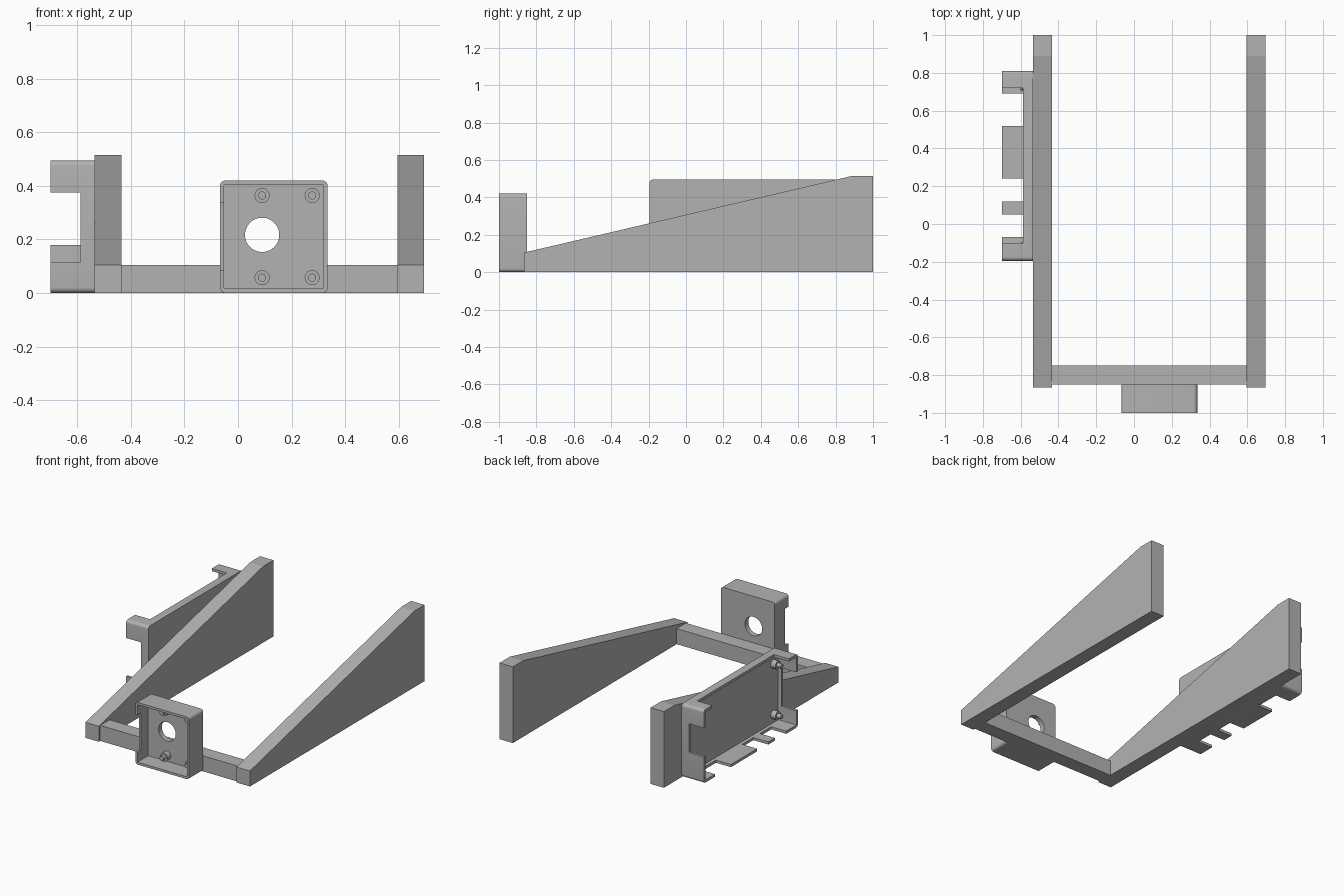
import bpy, bmesh, math
from mathutils import Vector

if "Cube" in bpy.data.objects:
    bpy.data.objects.remove(bpy.data.objects["Cube"])

grey = bpy.data.materials.new("plain grey")
grey.diffuse_color = (0.45, 0.45, 0.45, 1)
grey.use_nodes = True
grey.node_tree.nodes["Principled BSDF"].inputs["Base Color"].default_value = grey.diffuse_color


def prism(name, pts, axis, a, b):
    """Extrude a 2D outline from a to b along x (outline y,z) or y (outline x,z)."""
    def place(p, d):
        return (d, p[0], p[1]) if axis == "x" else (p[0], d, p[1])
    bm = bmesh.new()
    face = bm.faces.new([bm.verts.new(place(p, a)) for p in pts])
    ext = bmesh.ops.extrude_face_region(bm, geom=[face])
    shift = Vector(place((0, 0), b - a))
    bmesh.ops.translate(bm, vec=shift, verts=[v for v in ext["geom"] if isinstance(v, bmesh.types.BMVert)])
    bmesh.ops.recalc_face_normals(bm, faces=bm.faces)
    me = bpy.data.meshes.new(name)
    bm.to_mesh(me)
    bm.free()
    ob = bpy.data.objects.new(name, me)
    bpy.context.collection.objects.link(ob)
    me.materials.append(grey)
    return ob


def rounded(u0, u1, v0, v1, r, n=6):
    pts = []
    for cu, cv, start in ((u1 - r, v1 - r, 0), (u0 + r, v1 - r, 90), (u0 + r, v0 + r, 180), (u1 - r, v0 + r, 270)):
        for i in range(n + 1):
            t = math.radians(start + 90 * i / n)
            pts.append((cu + r * math.cos(t), cv + r * math.sin(t)))
    return pts


def circle(u, v, r, n=32):
    return [(u + r * math.cos(2 * math.pi * i / n), v + r * math.sin(2 * math.pi * i / n)) for i in range(n)]


def box(name, x0, x1, y0, y1, z0, z1):
    return prism(name, [(x0, z0), (x1, z0), (x1, z1), (x0, z1)], "y", y0, y1)


def smooth(ob):
    bpy.ops.object.select_all(action="DESELECT")
    ob.select_set(True)
    bpy.context.view_layer.objects.active = ob
    bpy.ops.object.shade_smooth_by_angle(angle=math.radians(30))


def carve(ob, cutters):
    bpy.context.view_layer.objects.active = ob
    for c in cutters:
        m = ob.modifiers.new("cut", "BOOLEAN")
        m.operation, m.solver, m.object = "DIFFERENCE", "EXACT", c
        bpy.ops.object.modifier_apply(modifier=m.name)
        bpy.data.objects.remove(c)
    smooth(ob)


def peg(name, u, v, axis, base, step, tip):
    """Stepped mounting peg: wide shoulder and thin pin."""
    smooth(prism(name + "_shoulder", circle(u, v, 0.028, 24), axis, base, step))
    smooth(prism(name + "_pin", circle(u, v, 0.015, 24), axis, step - (step - base) * 0.1, tip))


# Sloped side arms and the cross bar joining them
ARM = [(-0.865, 0), (1, 0), (1, 0.515), (0.89, 0.515), (-0.865, 0.105)]
for side, x in (("left", -0.535), ("right", 0.595)):
    prism(side + "_arm", ARM, "x", x, x + 0.1)
box("cross_bar", -0.436, 0.596, -0.85, -0.75, 0, 0.105)

# Small front housing: open to the front, round hole, notch in its left wall
front = prism("front_housing", rounded(-0.067, 0.335, 0, 0.42, 0.02), "y", -1, -0.85)
carve(front, [
    prism("cavity", rounded(-0.052, 0.318, 0.016, 0.404, 0.004), "y", -1.1, -0.885),
    prism("hole", circle(0.09, 0.217, 0.064, 48), "y", -0.95, -0.8),
    box("notch", -0.2, -0.03, -1.1, -0.96, 0.085, 0.335),
])
for i, (x, z) in enumerate([(x, z) for x in (0.09, 0.277) for z in (0.057, 0.364)]):
    peg(f"front_peg_{i}", x, z, "y", -0.88, -0.92, -0.945)

# Long side housing: open to the left, walls cut away except for tabs
side = prism("side_housing", rounded(-0.195, 0.81, 0, 0.495, 0.02), "x", -0.7, -0.534)
cuts = [
    prism("cavity", rounded(-0.178, 0.793, 0.018, 0.477, 0.004), "x", -0.8, -0.565),
    box("top_cut", -0.8, -0.588, -0.10, 0.72, 0.45, 0.6),
    box("front_end_cut", -0.8, -0.588, -0.3, -0.15, 0.115, 0.375),
    box("back_end_cut", -0.8, -0.588, 0.76, 0.9, 0.18, 0.375),
]
for y0, y1 in ((-0.07, 0.05), (0.12, 0.24), (0.52, 0.69)):
    cuts.append(box("port_cut", -0.8, -0.588, y0, y1, -0.1, 0.05))
carve(side, cuts)
for i, (y, z) in enumerate([(y, z) for y in (-0.125, 0.735) for z in (0.075, 0.417)]):
    peg(f"side_peg_{i}", y, z, "x", -0.56, -0.60, -0.63)
